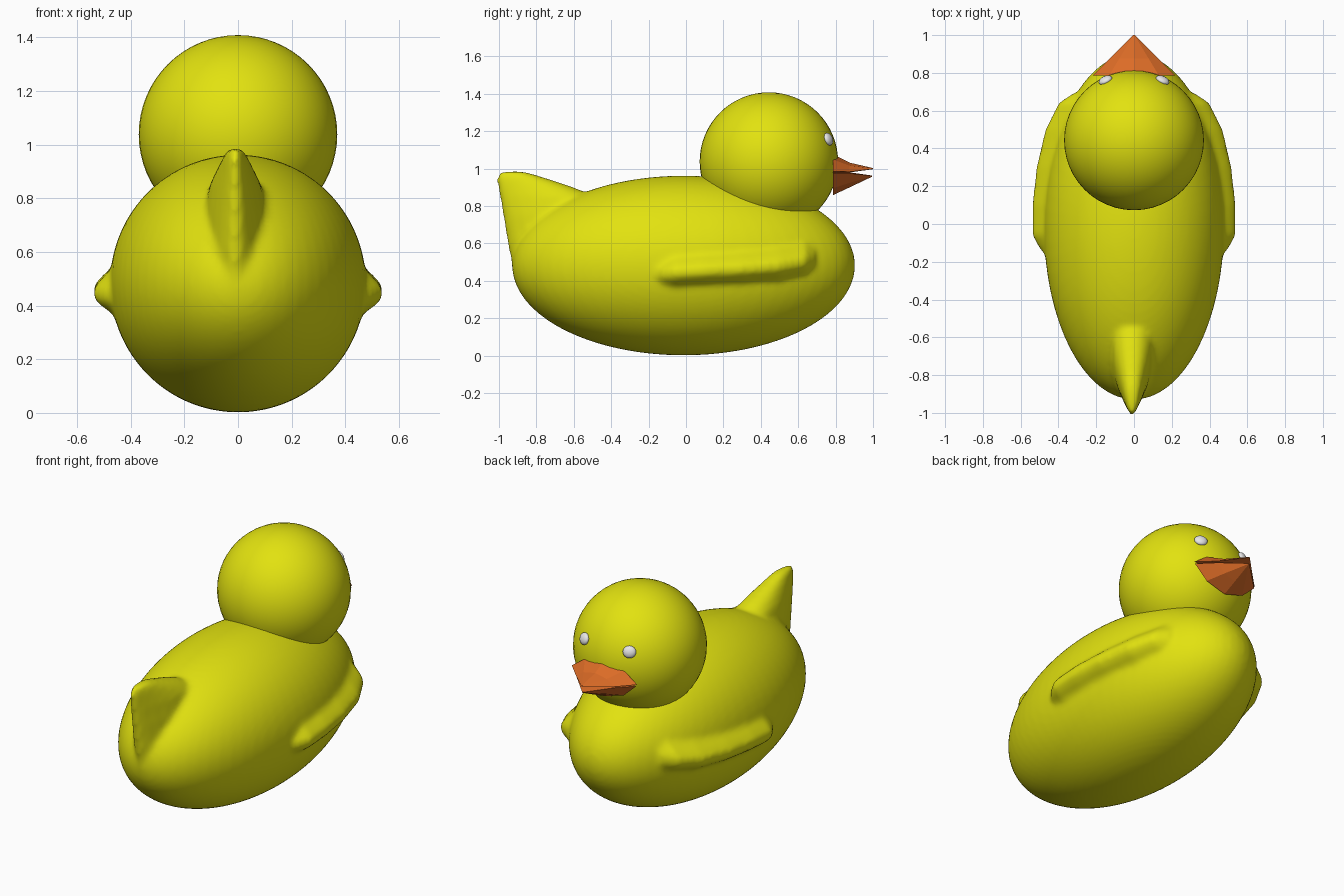
import bpy, bmesh, math
from mathutils import Vector, Matrix

if "Cube" in bpy.data.objects:
    bpy.data.objects.remove(bpy.data.objects["Cube"])


def material(name, rgb):
    m = bpy.data.materials.new(name)
    m.diffuse_color = (*rgb, 1)
    m.use_nodes = True
    m.node_tree.nodes["Principled BSDF"].inputs["Base Color"].default_value = m.diffuse_color
    return m


yellow = material("duck yellow", (0.76, 0.76, 0.005))
orange = material("beak orange", (0.72, 0.15, 0.02))
white = material("eye white", (0.8, 0.8, 0.8))


def ellipsoid(bm, centre, radii, u=48, v=32):
    mat = Matrix.Translation(centre) @ Matrix.Diagonal((*radii, 1))
    bmesh.ops.create_uvsphere(bm, u_segments=u, v_segments=v, radius=1, matrix=mat)


def loft(bm, rings):
    """Skin a list of equal-length point rings and cap both ends."""
    vs = [[bm.verts.new(p) for p in r] for r in rings]
    n = len(vs[0])
    for a, b in zip(vs, vs[1:]):
        for i in range(n):
            j = (i + 1) % n
            bm.faces.new((a[i], a[j], b[j], b[i]))
    bm.faces.new(vs[0][::-1])
    bm.faces.new(vs[-1])


def finish(bm, name, mat, smooth=True):
    bmesh.ops.recalc_face_normals(bm, faces=bm.faces)
    for f in bm.faces:
        f.smooth = smooth
    me = bpy.data.meshes.new(name)
    bm.to_mesh(me)
    bm.free()
    me.materials.append(mat)
    ob = bpy.data.objects.new(name, me)
    bpy.context.collection.objects.link(ob)
    return ob


# Body: ellipsoid, tail and wings fused into one soft skin
bm = bmesh.new()
ellipsoid(bm, (0, -0.013, 0.482), (0.477, 0.917, 0.48), 64, 48)

# Tail: upright fin, (z, back y, front y, half width)
tail = [(0.36, -0.80, -0.45, 0.10), (0.45, -0.925, -0.45, 0.13),
        (0.60, -0.955, -0.45, 0.16), (0.75, -0.98, -0.45, 0.145),
        (0.85, -0.998, -0.48, 0.12), (0.90, -1.008, -0.60, 0.09),
        (0.94, -1.015, -0.72, 0.065), (0.972, -1.008, -0.82, 0.045),
        (0.985, -0.985, -0.88, 0.025)]
rings = []
for z, back, front, w in tail:
    ring = []
    for i in range(20):
        a = 2 * math.pi * i / 20
        t = (1 - math.cos(a)) / 2          # 0 at the back, 1 at the front
        ring.append((-0.01 + w * math.sin(a) * (0.55 + 0.45 * t),
                     back + (front - back) * t, z))
    rings.append(ring)
loft(bm, rings)

# Wings: low ridges along both flanks, (y, outer x, ridge z)
wing = [(-0.17, 0.465, 0.44), (-0.12, 0.505, 0.44), (-0.06, 0.537, 0.445),
        (0.10, 0.537, 0.455), (0.30, 0.515, 0.465), (0.50, 0.468, 0.48),
        (0.64, 0.398, 0.505), (0.69, 0.325, 0.515)]
for s in (-1, 1):
    loft(bm, [[(s * x, y, z) for x, z in
               ((o - 0.08, r + 0.10), (o - 0.03, r + 0.055), (o, r + 0.02),
                (o, r - 0.02), (o - 0.03, r - 0.05), (o - 0.07, r - 0.075),
                (o - 0.2, r))] for y, o, r in wing])
body = finish(bm, "body", yellow)
rm = body.modifiers.new("fuse", 'REMESH')
rm.mode = 'VOXEL'
rm.voxel_size = 0.016
rm.use_smooth_shade = True
sm = body.modifiers.new("soften", 'SMOOTH')
sm.factor = 0.5
sm.iterations = 6

# Head
bm = bmesh.new()
ellipsoid(bm, (0, 0.443, 1.038), (0.37, 0.37, 0.37))
finish(bm, "head", yellow)

# Eyes: small beads flattened against the head
for s, side in ((-1, "left"), (1, "right")):
    bm = bmesh.new()
    n = Vector((s * 0.155, 0.325, 0.122)).normalized()
    mat = (Matrix.Translation(Vector((0, 0.443, 1.038)) + n * 0.372)
           @ n.to_track_quat('Z', 'Y').to_matrix().to_4x4()
           @ Matrix.Diagonal((0.038, 0.035, 0.02, 1)))
    bmesh.ops.create_uvsphere(bm, u_segments=16, v_segments=10, radius=1, matrix=mat)
    finish(bm, side + "_eye", white)


# Beak: two pointed halves, (y, half width, crown z, corner z, inner z)
def beak(name, sections):
    bm = bmesh.new()
    loft(bm, [[(-w, y, c), (-0.6 * w, y, c + 0.68 * (t - c)), (0, y, t),
               (0.6 * w, y, c + 0.68 * (t - c)), (w, y, c), (0, y, m)]
              for y, w, t, c, m in sections])
    finish(bm, name, orange, False)


beak("upper_beak", [(0.785, 0.22, 1.078, 0.985, 0.975),
                    (0.875, 0.13, 1.032, 0.983, 0.98),
                    (1.0, 0.004, 1.003, 0.998, 0.997)])
beak("lower_beak", [(0.785, 0.215, 0.858, 0.975, 0.985),
                    (0.875, 0.125, 0.900, 0.975, 0.98),
                    (0.995, 0.004, 0.957, 0.962, 0.963)])
